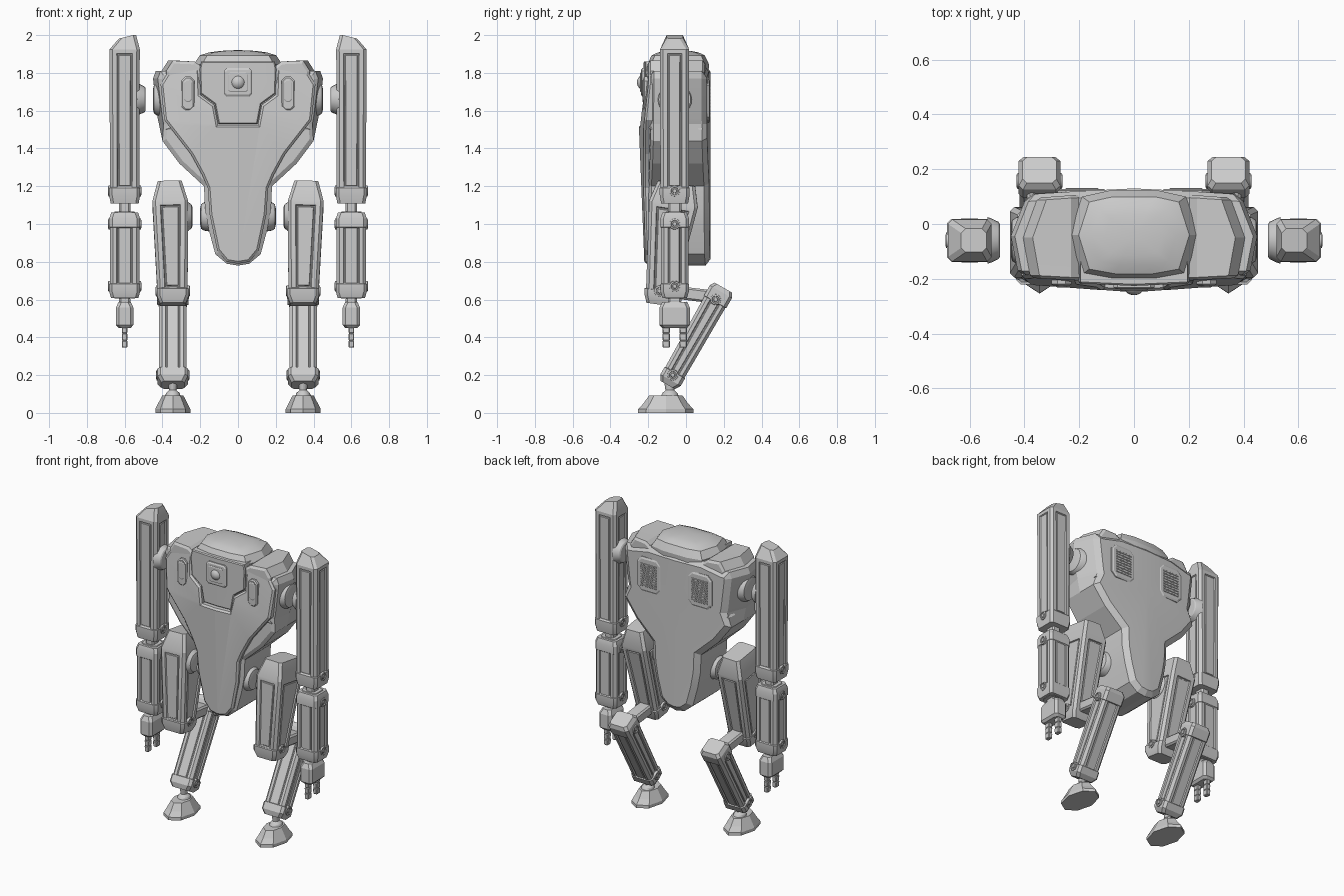
import bpy, bmesh, math
from mathutils import Vector, Matrix

if "Cube" in bpy.data.objects:
    bpy.data.objects.remove(bpy.data.objects["Cube"])


def done(bm, name, mirror=True, angle=25):
    bmesh.ops.recalc_face_normals(bm, faces=bm.faces)
    me = bpy.data.meshes.new(name)
    bm.to_mesh(me)
    bm.free()
    me.polygons.foreach_set("use_smooth", [True] * len(me.polygons))
    me.set_sharp_from_angle(angle=math.radians(angle))
    ob = bpy.data.objects.new(name, me)
    bpy.context.collection.objects.link(ob)
    if mirror:
        ob.modifiers.new("Mirror", 'MIRROR').use_mirror_merge = False
    return ob


def loft(rings):
    """Skin a stack of rings; returns the bmesh and the side faces per band."""
    bm = bmesh.new()
    vs = [[bm.verts.new(p) for p in r] for r in rings]
    n = len(vs[0])
    bands = [[bm.faces.new((a[i], a[(i + 1) % n], b[(i + 1) % n], b[i])) for i in range(n)]
             for a, b in zip(vs, vs[1:])]
    bm.faces.new(vs[0])
    bm.faces.new(vs[-1])
    bmesh.ops.recalc_face_normals(bm, faces=bm.faces)
    return bm, bands


def section(w, d, c):
    return [(w, c - d), (w, d - c), (w - c, d), (c - w, d), (-w, d - c), (-w, c - d), (c - w, -d), (w - c, -d)]


def limb(name, p0, p1, a, b, e=(.03, .03), c=.016, panel=0.0, tip=.025, slant=0.0):
    """Chamfered bar from p0 to p1 with optional framed panels on its four sides."""
    p0, p1 = Vector(p0), Vector(p1)
    L = (p1 - p0).length
    z = (p1 - p0).normalized()
    y = z.cross(Vector((1, 0, 0))).normalized()
    x = y.cross(z)
    m = Matrix((x, y, z)).transposed()
    spec = [(0, a[0] - tip, a[1] - tip), (e[0], *a), (L - e[1], *b), (L, b[0] - tip, b[1] - tip)]
    bm, bands = loft([[p0 + m @ Vector((u, v, t)) for u, v in section(w, d, min(c, w * .6))]
                      for t, w, d in spec])
    if panel:
        big = bands[1][::2]
        for th, dep in ((panel, 0), (.004, -.008), (.005, 0), (.003, .005)):
            bmesh.ops.inset_individual(bm, faces=big, thickness=th, depth=dep, use_even_offset=True)
    if slant:
        for v in bm.verts:
            if v.co.z > p1.z - .01:
                v.co.z -= max(0, v.co.x - p0.x + .03) * slant
                v.co.x -= .015
    return done(bm, name)


def disc(name, c, prof, n=24):
    """Turned part around the x axis; prof = (x offset, radius)."""
    bm, _ = loft([[Vector(c) + Vector((dx, r * math.cos(k * math.tau / n), r * math.sin(k * math.tau / n)))
                   for k in range(n)] for dx, r in prof])
    return done(bm, name)


def bolts(name, x, y, z, half):
    for s, side in ((1, "outer"), (-1, "inner")):
        disc(f"{name}_{side}", (x + s * (half - .011), y, z),
             [(0, .03), (s * .016, .028), (s * .018, .02), (s * .013, .018), (s * .013, .012), (s * .018, .01)], 16)


def slab(name, pts, y0, y1, t=.02, d=.012, bulge=0.0, sym=True, bend=(0, 0), chev=0.0, back=None):
    """Front-view outline extruded in y, both faces chamfered, creased at the centre.
    chev narrows the front and back of the upper outer sides to a chevron."""
    if sym:
        pts = pts + [(-x, z) for x, z in reversed(pts) if x > 0]
    bm, _ = loft([[(x, y, z) for x, z in pts] for y in (y0, y1)])
    for f in [f for f in bm.faces if abs(f.normal.y) > .9]:
        th, dep = back if back and f.normal.y > 0 else (t, d)
        bmesh.ops.inset_individual(bm, faces=[f], thickness=th, depth=dep, use_even_offset=True)
    ym = (y0 + y1) / 2
    planes = [((0, 0, 0), (1, 0, 0)), ((0, 0, 1.53), (0, 0, 1))] + ([((0, ym, 0), (0, 1, 0))] if chev else [])
    for co, no in planes:
        bmesh.ops.bisect_plane(bm, geom=bm.verts[:] + bm.edges[:] + bm.faces[:], plane_co=co, plane_no=no)
    for v in bm.verts:
        k = bulge * max(0, 1 - abs(v.co.x) / .45)
        z, off = v.co.z, (v.co.y - ym) / (y1 - y0) * 2
        if abs(v.co.x) > .3 and z > 1.5 and abs(off) > .01:
            v.co.x -= math.copysign(chev * min(1, abs(off)) * (1 if off > 0 else .5), v.co.x)
        if off < -.01:
            v.co.y += -k + bend[0] * max(0, 1.53 - z) + bend[1] * max(0, z - 1.53)
        elif off > .01:
            v.co.y += k
    return done(bm, name, not sym, 8)


def octa(cx, cz, w, h, c):
    return [(cx + u, cz + v) for u, v in section(w, h, c)]


# Torso: main shell, raised front plate, head plate
slab("torso_shell", [(0, 1.84), (.2, 1.84), (.39, 1.81), (.435, 1.81), (.45, 1.77), (.425, 1.56), (.40, 1.44),
                     (.31, 1.32), (.18, 1.2), (.175, 1.08), (.155, .97), (.12, .84), (.06, .79), (0, .78)],
     -.17, .082, .022, .014, .022, chev=.05, back=(.035, .026))
slab("front_plate", [(0, 1.525), (.105, 1.525), (.125, 1.63), (.2, 1.685), (.205, 1.83), (.25, 1.845), (.36, 1.82),
                     (.41, 1.74), (.39, 1.55), (.25, 1.37), (.19, 1.26), (.16, 1.19), (.15, 1.05), (.11, .86),
                     (.06, .8), (0, .79)],
     -.207, -.1, .012, .01, .033, bend=(.04, .1))
slab("head_plate", [(0, 1.86), (.195, 1.86), (.203, 1.82), (.198, 1.69), (.123, 1.635), (.103, 1.53), (0, 1.53)],
     -.2, 0, .006, .006, .02)
slab("shoulder_block", [(.19, 1.5), (.19, 1.83), (.23, 1.86), (.37, 1.865), (.405, 1.81), (.385, 1.5)],
     -.185, .085, .015, .01, .02, sym=False, chev=.05)

# Dome on top of the head
oct_pts = [(.235, -.04), (.19, .1), (.09, .122), (-.09, .122), (-.19, .1), (-.235, -.04), (-.19, -.185), (-.08, -.205),
           (.08, -.205), (.19, -.185)]
bm, _ = loft([[(x * s, -.04 + (y + .04) * s, z) for x, y in oct_pts] for s, z in
              ((.97, 1.78), (1, 1.845), (.86, 1.893), (.66, 1.908), (.45, 1.915), (.25, 1.919), (.08, 1.92))])
done(bm, "head_dome", False, 22)

# Sensor: framed square with a round lens
slab("sensor_frame", octa(0, 1.75, .075, .075, .015), -.232, -.19, .01, .006, sym=False).modifiers.clear()
slab("sensor_inner", octa(0, 1.75, .052, .052, .01), -.24, -.2, .005, .003, sym=False).modifiers.clear()
bm = bmesh.new()
bmesh.ops.create_uvsphere(bm, u_segments=20, v_segments=12, radius=.042)
bmesh.ops.translate(bm, verts=bm.verts, vec=(0, -.218, 1.75))
done(bm, "sensor_lens", False)

# Chest slots and back vents with slats
slab("chest_slot", octa(.265, 1.69, .036, .09, .022), -.22, -.18, .008, .006, sym=False)
slab("chest_slot_core", octa(.265, 1.705, .022, .06, .014), -.228, -.2, .005, .003, sym=False)
slab("back_vent", octa(.19, 1.65, .09, .115, .032), .08, .122, .012, .006, sym=False)
for i in range(9):
    z = 1.57 + i * .018
    slab("vent_slat", [(.13, z), (.25, z), (.25, z + .01), (.13, z + .01)], .1, .129, .002, .002, sym=False)

# Shoulder and hip joints
AX, AY = .6, -.06
disc("shoulder_socket", (.37, AY, 1.66), [(0, .1), (.06, .085), (.075, .075), (.08, .055)])
disc("shoulder_joint", (.535, AY, 1.66), [(0, .085), (-.015, .08), (-.04, .068), (-.045, .06)])
disc("hip_socket", (.12, -.1, 1.04), [(0, .085), (.06, .075), (.075, .065), (.08, .045)])
disc("hip_joint", (.29, -.1, 1.04), [(0, .08), (-.025, .078), (-.045, .062), (-.05, .045)])

# Arm
limb("upper_arm", (AX, AY, 1.11), (AX, AY, 2.0), (.078, .076), (.08, .077), (.06, .075), panel=.022, tip=.034, slant=.25)
limb("elbow_upper_cap", (AX, AY, 1.108), (AX, AY, 1.2), (.082, .079), (.082, .079), (.045, .01), tip=.008)
limb("elbow_link", (AX, AY, 1.0), (AX, AY, 1.15), (.03, .035), (.03, .035), tip=.004, c=.01)
limb("forearm", (AX, AY, .605), (AX, AY, 1.065), (.078, .072), (.078, .072), (.05, .05), panel=.02)
limb("forearm_top_cap", (AX, AY, .975), (AX, AY, 1.06), (.081, .075), (.081, .075), (.008, .03), tip=.01)
limb("forearm_bottom_cap", (AX, AY, .607), (AX, AY, .69), (.082, .075), (.082, .075), (.035, .008), tip=.01)
for nm, z in (("elbow_bolt", 1.175), ("forearm_bolt", 1.0), ("wrist_bolt", .67)):
    bolts(nm, AX, AY, z, .081)
limb("wrist_link", (AX, AY, .56), (AX, AY, .63), (.03, .035), (.03, .035), tip=.004, c=.01)
limb("hand", (AX, AY, .45), (AX, AY, .588), (.046, .08), (.046, .08), (.015, .03), tip=.014)
for fy in (-.105, -.015):
    for k in range(3):
        z = .345 + k * .038
        limb("finger_segment", (AX, fy, z), (AX, fy, z + .038), (.014, .019), (.015, .02), (.004, .004), c=.004, tip=.003)

# Leg: thigh, backward knee link, shin, ankle and foot
LX = .345
limb("thigh", (LX, -.145, .58), (.362, -.05, 1.215), (.08, .075), (.094, .13), (.05, .11), panel=.024, tip=.03)
limb("thigh_cap", (LX, -.147, .574), (LX, -.135, .655), (.085, .079), (.085, .085), (.04, .008), tip=.016)
bolts("thigh_bolt", LX, -.14, .645, .084)
limb("knee_link", (LX, -.15, .65), (LX, .18, .61), (.045, .034), (.045, .034), tip=.006, c=.01)
K0, K1 = Vector((LX, -.095, .15)), Vector((LX, .195, .66))
ax = (K1 - K0).normalized()
limb("shin", K0, K1, (.073, .058), (.073, .064), (.04, .03), panel=.018, tip=.02)
limb("shin_bottom_cap", K0 - ax * .003, K0 + ax * .08, (.08, .062), (.08, .062), (.03, .008), tip=.018)
limb("shin_top_cap", K1 - ax * .09, K1 + ax * .004, (.076, .068), (.076, .068), (.008, .025), tip=.014)
bolts("knee_bolt", LX, .157, .6, .077)
bolts("ankle_bolt", LX, -.07, .2, .081)
for nm, spec in (("foot", ((0, .093, .147), (.02, .093, .146), (.05, .078, .118), (.093, .055, .088))),
                 ("ankle", ((.08, .045, .05), (.105, .036, .04), (.12, .02, .024), (.19, .03, .034)))):
    cy = -.107 if nm == "foot" else -.085
    n = 8 if nm == "foot" else 16
    bm, _ = loft([[(LX + w * math.sin(k * math.tau / n), cy + d * math.cos(k * math.tau / n), z) for k in range(n)]
                  for z, w, d in spec])
    done(bm, nm, True, 5 if nm == "foot" else 25)
